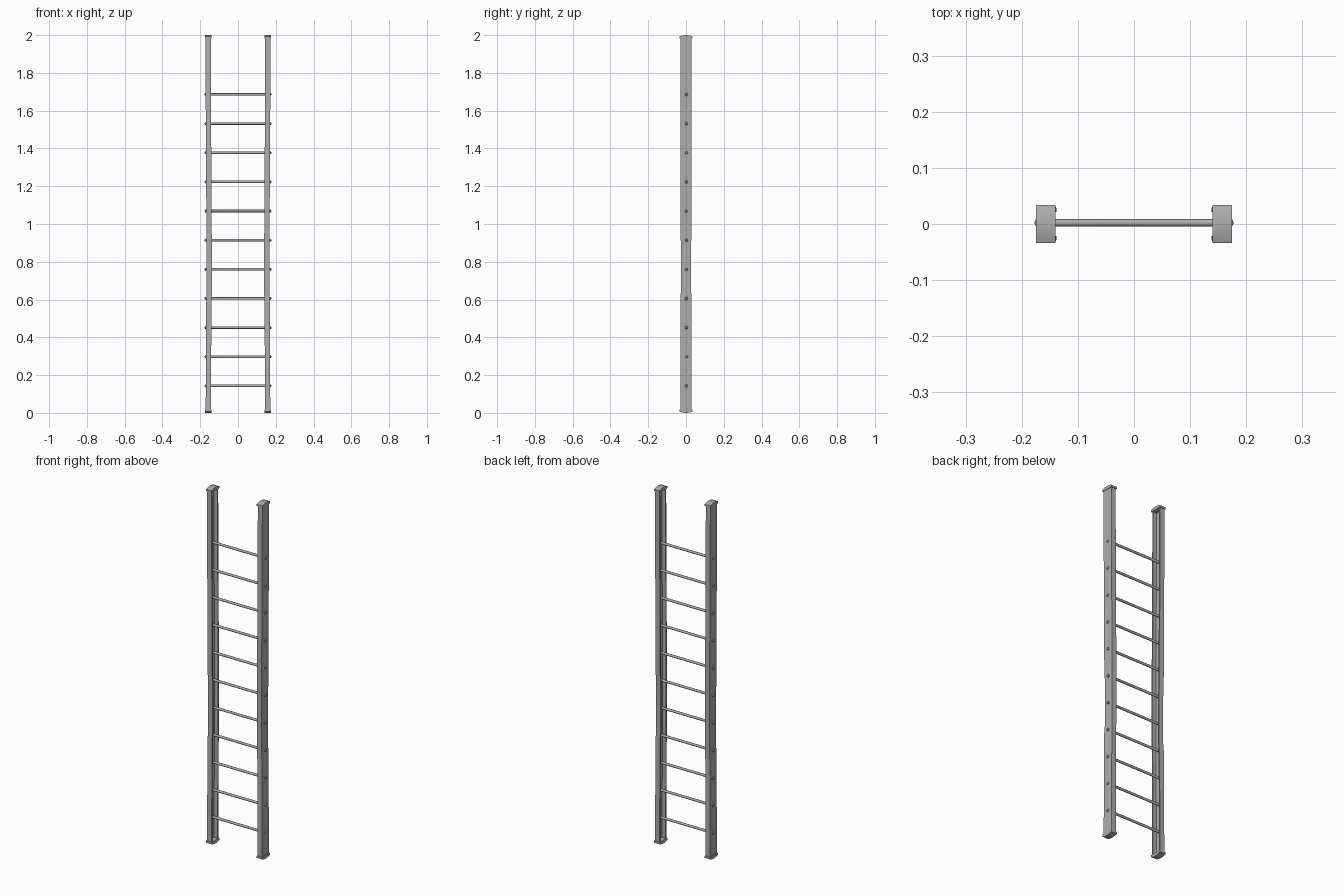
import bpy, bmesh, math
from mathutils import Matrix

if "Cube" in bpy.data.objects:
    bpy.data.objects.remove(bpy.data.objects["Cube"])

metal = bpy.data.materials.new("grey metal")
metal.diffuse_color = (0.42, 0.42, 0.42, 1)
metal.use_nodes = True
metal.node_tree.nodes["Principled BSDF"].inputs["Base Color"].default_value = metal.diffuse_color


def finish(bm, name):
    bmesh.ops.recalc_face_normals(bm, faces=bm.faces)
    me = bpy.data.meshes.new(name)
    bm.to_mesh(me)
    bm.free()
    me.materials.append(metal)
    ob = bpy.data.objects.new(name, me)
    bpy.context.collection.objects.link(ob)
    bpy.context.view_layer.objects.active = ob
    ob.select_set(True)
    bpy.ops.object.shade_smooth_by_angle(angle=math.radians(35))
    ob.select_set(False)
    return ob


def loft(sections, name):
    """Join equal closed outlines into a capped solid."""
    bm = bmesh.new()
    rings = [[bm.verts.new(p) for p in s] for s in sections]
    for a, b in zip(rings, rings[1:]):
        n = len(a)
        for i in range(n):
            bm.faces.new((a[i], a[(i + 1) % n], b[(i + 1) % n], b[i]))
    bm.faces.new(rings[0])
    bm.faces.new(rings[-1])
    return finish(bm, name)


# C-channel outline, open towards the middle of the ladder
W, T, F = 0.03, 0.004, 0.007
channel = [(0.172, -W), (0.172, W), (0.144, W), (0.144, W - F), (0.149, W - F),
           (0.149, W - T), (0.168, W - T), (0.168, -W + T), (0.149, -W + T),
           (0.149, -W + F), (0.144, -W + F), (0.144, -W)]

# slight bends along the rail: height, inward shift, depth scale
bends = [(0.008, 0.001, 1.0), (0.3, 0.002, 1.0), (0.6, 0.004, 0.98),
         (0.64, 0.006, 0.92), (0.91, 0.006, 0.92), (0.95, 0.005, 1.0),
         (1.3, 0.003, 1.0), (1.65, 0.001, 1.0), (1.99, 0.0, 1.0)]

for side, label in ((-1, "left"), (1, "right")):
    # rail
    loft([[(side * (x - dx), y * s, z) for x, y in channel] for z, dx, s in bends],
         label + "_rail")
    # gently domed end caps
    for end, flip in (("top", 1), ("bottom", -1)):
        D, H = 0.034, 0.018
        prof = [(-D, 1 - H), (D, 1 - H)]
        for i in range(9):
            y = D - 2 * D * i / 8
            prof.append((y, 1 - 0.007 * (y / D) ** 2))
        loft([[(side * x, y, 1 + flip * z) for y, z in prof] for x in (0.14, 0.175)],
             label + "_" + end + "_cap")

# rungs running through both rails, with rounded rivet ends
for k in range(11):
    z = 0.143 + k * 0.1543
    rings = []
    for x, r in ((-0.177, 0.002), (-0.175, 0.006), (-0.171, 0.008), (-0.167, 0.0068),
                 (0.167, 0.0068), (0.171, 0.008), (0.175, 0.006), (0.177, 0.002)):
        rings.append([(x, 0.002 + r * math.cos(a * math.tau / 12),
                       z + r * math.sin(a * math.tau / 12)) for a in range(12)])
    loft(rings, "rung_%02d" % (k + 1))
